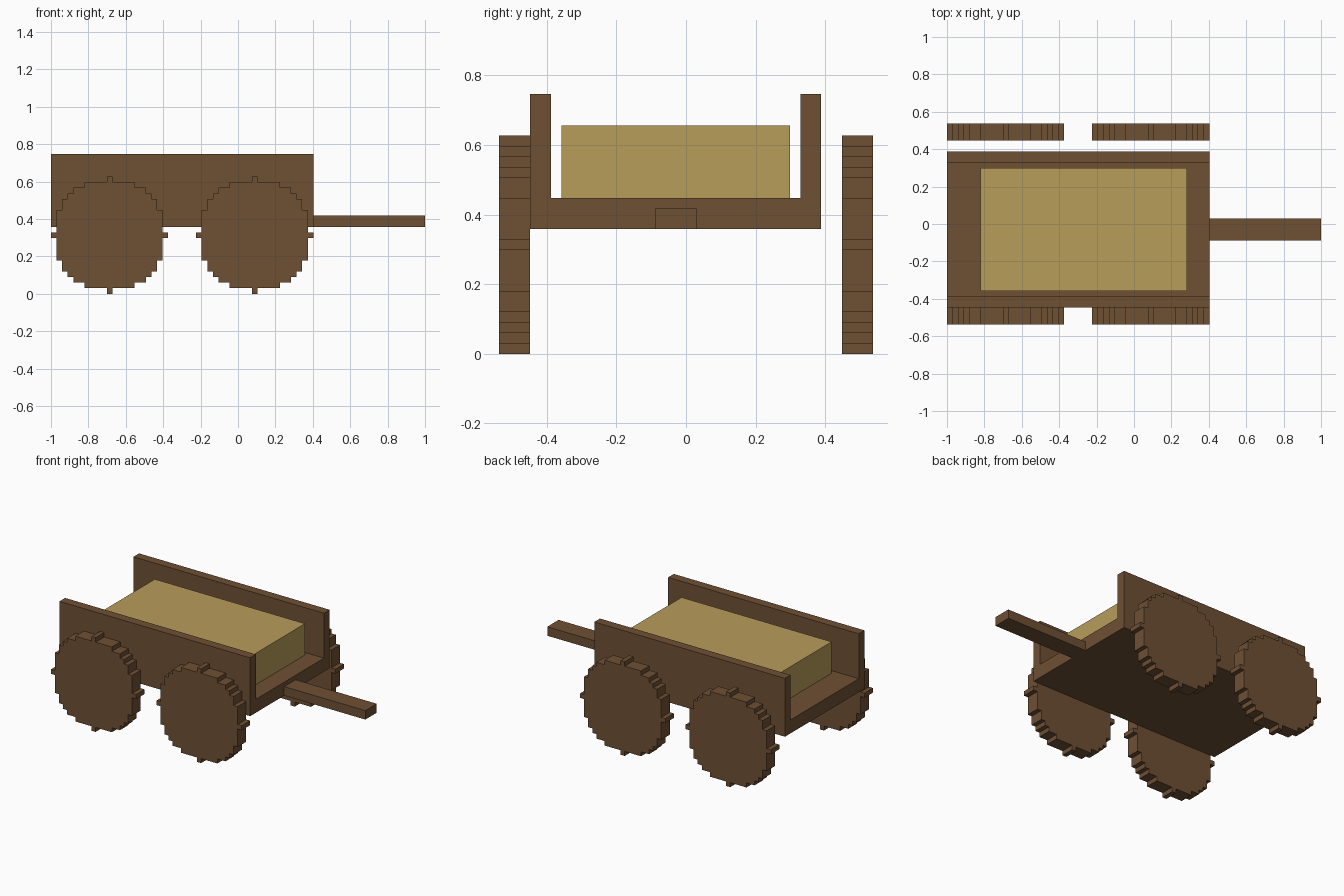
import bpy
import bmesh
from math import isqrt
from mathutils import Vector

cube = bpy.data.objects.get("Cube")
if cube:
    bpy.data.objects.remove(cube, do_unlink=True)

U = 2 / 67       # size of one block; parts are laid out in whole blocks
RADIUS = 10      # wheel radius in blocks


def material(name, rgb):
    mat = bpy.data.materials.new(name)
    mat.use_nodes = True
    mat.diffuse_color = (*rgb, 1)
    mat.node_tree.nodes["Principled BSDF"].inputs["Base Color"].default_value = (*rgb, 1)
    return mat


wood = material("brown wood", (0.156, 0.080, 0.034))
straw = material("pale straw", (0.479, 0.337, 0.105))


def extrude(name, outline, depth, mat):
    """Extrude a closed outline of block coordinates along the depth vector."""
    bm = bmesh.new()
    face = bm.faces.new([bm.verts.new(Vector(p) * U) for p in outline])
    result = bmesh.ops.extrude_face_region(bm, geom=[face], use_keep_orig=True)
    moved = [g for g in result["geom"] if isinstance(g, bmesh.types.BMVert)]
    bmesh.ops.translate(bm, verts=moved, vec=Vector(depth) * U)
    bmesh.ops.recalc_face_normals(bm, faces=bm.faces)
    mesh = bpy.data.meshes.new(name)
    bm.to_mesh(mesh)
    bm.free()
    mesh.materials.append(mat)
    obj = bpy.data.objects.new(name, mesh)
    bpy.context.collection.objects.link(obj)
    return obj


def box(name, x, y, z, mat):
    outline = [(x[0], y[0], z[0]), (x[0], y[1], z[0]),
               (x[0], y[1], z[1]), (x[0], y[0], z[1])]
    return extrude(name, outline, (x[1] - x[0], 0, 0), mat)


def wheel_outline():
    """Stepped disc: each row of blocks is as wide as the circle allows."""
    right = []
    for row in range(-RADIUS, RADIUS + 1):
        half = isqrt(RADIUS ** 2 - row ** 2) + 0.5
        for z in (row - 0.5, row + 0.5):
            if len(right) > 1 and right[-1][0] == right[-2][0] == half:
                right.pop()          # merge rows of equal width
            if not right or right[-1] != (half, z):
                right.append((half, z))
    return right + [(-x, z) for x, z in reversed(right)]


# Cart bed: floor and both side walls as one U-shaped section
REAR, FRONT = -33.5, 13.5
section = [(-15, 12), (13, 12), (13, 25), (11, 25),
           (11, 15), (-13, 15), (-13, 25), (-15, 25)]
extrude("cart_bed", [(REAR, y, z) for y, z in section], (FRONT - REAR, 0, 0), wood)

# Cargo and pulling shaft
box("straw_load", (REAR + 6, FRONT - 4), (-12, 10), (15, 22), straw)
box("pulling_shaft", (FRONT, FRONT + 20), (-3, 1), (12, 14), wood)

# Four stepped wheels
profile = wheel_outline()
for end, cx in (("rear", REAR + 10.5), ("front", FRONT - 10.5)):
    for side, y in (("right", -18), ("left", 15)):
        extrude(f"{end}_{side}_wheel",
                [(cx + x, y, z + 10.5) for x, z in profile], (0, 3, 0), wood)
